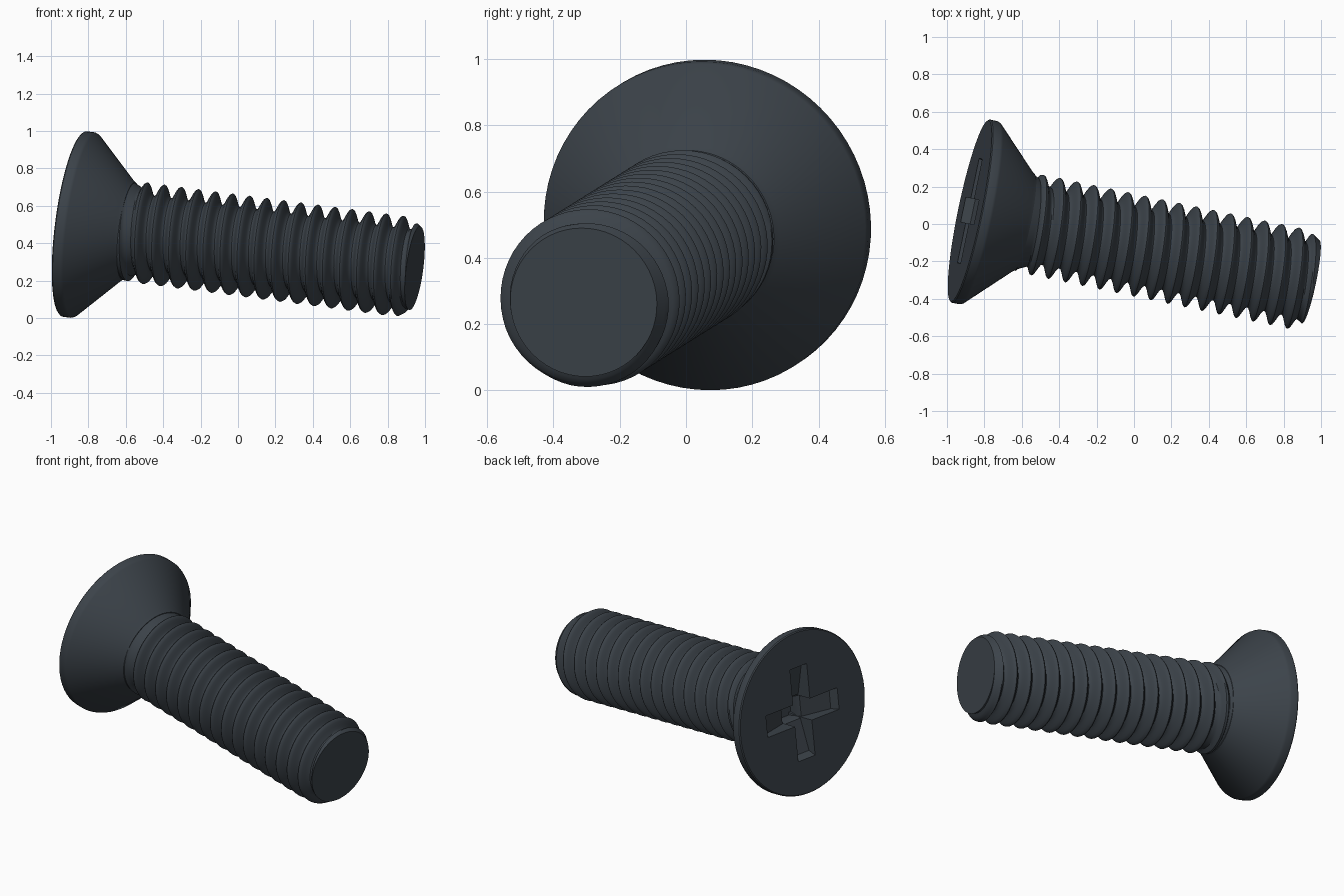
import bpy, bmesh, math
from mathutils import Matrix, Vector

cube = bpy.data.objects.get("Cube")
if cube:
    bpy.data.objects.remove(cube)

# Dark steel finish
steel = bpy.data.materials.new("dark_steel")
steel.use_nodes = True
colour = (0.045, 0.056, 0.068, 1)
steel.diffuse_color = colour
steel.node_tree.nodes["Principled BSDF"].inputs["Base Color"].default_value = colour

# Tilted frame: local z runs from the head face to the tip
axis = Vector((1, -0.208, -0.13)).normalized()
side = Vector((0, 0, 1)).cross(axis).normalized()
up = axis.cross(side)
frame = Matrix((side, up, axis)).transposed().to_4x4()
frame.translation = (-0.878, 0.07, 0.503)


def make_object(name, bm):
    bmesh.ops.remove_doubles(bm, verts=bm.verts, dist=1e-5)
    bmesh.ops.recalc_face_normals(bm, faces=bm.faces)
    mesh = bpy.data.meshes.new(name)
    bm.to_mesh(mesh)
    bm.free()
    mesh.materials.append(steel)
    obj = bpy.data.objects.new(name, mesh)
    bpy.context.collection.objects.link(obj)
    obj.matrix_world = frame
    return obj


def activate(obj):
    bpy.ops.object.select_all(action='DESELECT')
    obj.select_set(True)
    bpy.context.view_layer.objects.active = obj


def lathe(name, profile, segments):
    bm = bmesh.new()
    verts = [bm.verts.new((r, 0, z)) for r, z in profile]
    edges = [bm.edges.new(pair) for pair in zip(verts, verts[1:])]
    bmesh.ops.spin(bm, geom=verts + edges, cent=(0, 0, 0), axis=(0, 0, 1),
                   angle=math.tau, steps=segments, use_merge=True)
    return make_object(name, bm)


def recess_arm(name, turn):
    # Stepped slot outline, deepest in the middle
    half = [(0.285, -0.02), (0.285, 0), (0.265, 0.05), (0.075, 0.1), (0.05, 0.18)]
    outline = half + [(-x, z) for x, z in reversed(half)]
    bm = bmesh.new()
    face = bm.faces.new([bm.verts.new((x, -0.067, z)) for x, z in outline])
    new = bmesh.ops.extrude_face_region(bm, geom=[face])["geom"]
    bmesh.ops.translate(bm, vec=(0, 0.134, 0),
                        verts=[v for v in new if isinstance(v, bmesh.types.BMVert)])
    bmesh.ops.rotate(bm, verts=bm.verts, matrix=Matrix.Rotation(turn, 3, 'Z'))
    return make_object(name, bm)


# Countersunk head with a cross recess
head = lathe("countersunk_head", [(0, 0), (0.494, 0), (0.5, 0.006), (0.5, 0.048),
                                  (0.494, 0.062), (0.275, 0.285), (0.262, 0.302),
                                  (0.2, 0.31), (0, 0.31)], 72)
for turn in (0, math.pi / 2):
    cutter = recess_arm("recess_cutter", turn)
    cutter.hide_render = True
    cut = head.modifiers.new("recess", 'BOOLEAN')
    cut.operation = 'DIFFERENCE'
    cut.solver = 'EXACT'
    cut.object = cutter
    activate(head)
    bpy.ops.object.modifier_apply(modifier=cut.name)
    bpy.data.objects.remove(cutter)

# Threaded shank: a right-handed helical surface trimmed at both ends
START, END, PITCH, PHASE = 0.295, 1.877, 0.094, 0.065
CREST, ROOT, STEPS, COLUMNS = 0.271, 0.203, 56, 12


def ramp(s, a, b):
    return min(max((s - a) / (b - a), 0), 1)


def thread_radius(s, angle):
    turn = (s - PHASE) / PITCH * math.tau - angle
    r = ROOT + (CREST - ROOT) * (0.5 + 0.5 * math.cos(turn))
    # Run-out under the head and chamfer at the tip
    low = max(0.262 - 0.06 * ramp(s, START, 0.42), 0.2 + 0.026 * ramp(s, 1.82, END))
    high = CREST - 0.045 * ramp(s, 1.81, END)
    if s < 0.36:
        high = 0.262 + 0.009 * ramp(s, START, 0.36)
    return min(max(r, low), high)


bm = bmesh.new()
first = PHASE + PITCH
count = math.ceil((END - first) / PITCH * COLUMNS)
grid = []
for i in range(count + 1):
    row = []
    for j in range(STEPS + 1):
        angle = math.tau * j / STEPS
        s = first + PITCH * (i / COLUMNS + j / STEPS)
        s = min(max(s, START), END)
        r = thread_radius(s, angle)
        row.append(bm.verts.new((r * math.cos(angle), r * math.sin(angle), s)))
    grid.append(row)
for a, b in zip(grid, grid[1:]):
    for j in range(STEPS):
        bm.faces.new((a[j], a[j + 1], b[j + 1], b[j]))
bmesh.ops.remove_doubles(bm, verts=bm.verts, dist=1e-5)
bmesh.ops.holes_fill(bm, edges=[e for e in bm.edges if e.is_boundary], sides=0)
shank = make_object("threaded_shank", bm)

# Smooth shading with crisp edges
for obj in (head, shank):
    activate(obj)
    bpy.ops.object.shade_smooth_by_angle(angle=math.radians(35))
